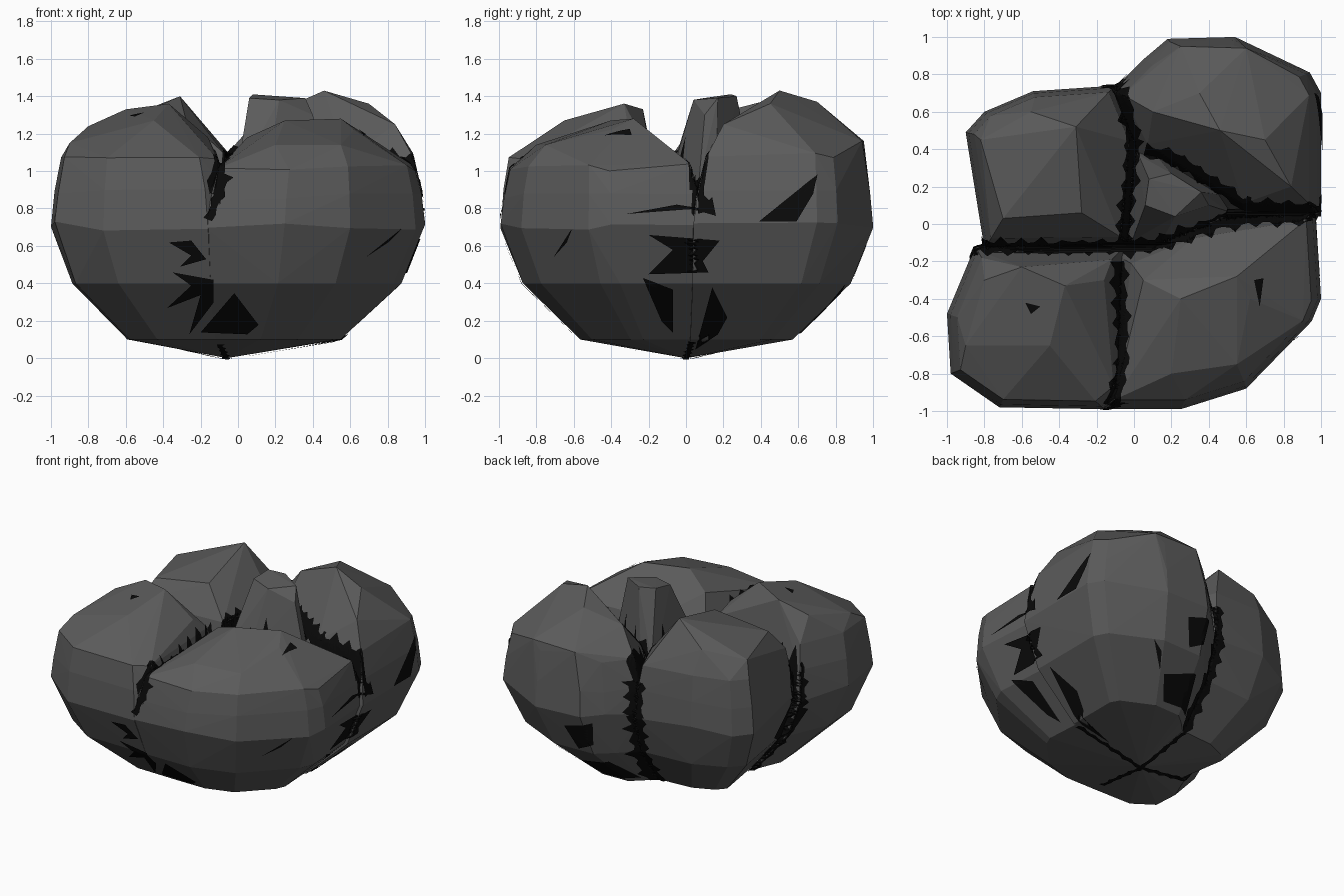
import bpy, bmesh, random
from mathutils import Vector
from mathutils.bvhtree import BVHTree

if "Cube" in bpy.data.objects:
    bpy.data.objects.remove(bpy.data.objects["Cube"])

random.seed(4)


def material(name, v):
    m = bpy.data.materials.new(name)
    m.diffuse_color = (v, v, v, 1)
    m.use_nodes = True
    m.node_tree.nodes["Principled BSDF"].inputs["Base Color"].default_value = m.diffuse_color
    return m


STONE = material("dark grey stone", 0.105)
BLACK = material("black crack", 0.003)
trees = []


def finish(bm, name, mat):
    me = bpy.data.meshes.new(name)
    bm.to_mesh(me)
    me.materials.append(mat)
    ob = bpy.data.objects.new(name, me)
    bpy.context.collection.objects.link(ob)
    return ob


def boulder(name, rim, top, tapered=True, shoulder=1.08, inset=0.88):
    """Convex faceted stone: widest at the rim, tapering to a shared foot."""
    cx = sum(p[0] for p in rim) / len(rim)
    cy = sum(p[1] for p in rim) / len(rim)
    pts = [Vector(p) for p in top]
    for x, y in rim:
        pts.append(Vector((x, y, 0.7 + random.uniform(-.03, .03))))
        for s, z in ((1 - (1 - inset) * .35, .3 + shoulder * .55), (inset, shoulder)):
            z += random.uniform(-.02, .02)
            pts.append(Vector((cx + (x - cx) * s, cy + (y - cy) * s, z)))
        if tapered:
            for s, z in ((0.88, 0.4), (0.57, 0.1)):
                pts.append(Vector((-0.05 + (x + 0.05) * s, y * s, z)))
    if tapered:
        pts.append(Vector((-0.06, 0, 0)))
    bm = bmesh.new()
    for p in pts:
        bm.verts.new(p)
    out = bmesh.ops.convex_hull(bm, input=bm.verts)
    junk = {g for g in out["geom_interior"] + out["geom_unused"] if isinstance(g, bmesh.types.BMVert)}
    bmesh.ops.delete(bm, geom=list(junk), context='VERTS')
    bmesh.ops.recalc_face_normals(bm, faces=bm.faces)
    trees.append(BVHTree.FromBMesh(bm))
    finish(bm, name, STONE)


# Five stones
boulder("back_left_stone",
        [(-.9, .49), (-.8, .6), (-.54, .71), (-.1, .74), (.02, .45), (-.03, -.12), (-.8, -.13)],
        [(-.82, .45, 1.2), (-.55, .6, 1.26), (-.31, .52, 1.4), (-.28, .06, 1.28), (-.7, .03, 1.22)], inset=.9)
boulder("back_right_stone",
        [(-.13, .7), (.05, .88), (.18, .99), (.54, 1), (.94, .81), (1, .7), (1, .04), (.6, .04), (.02, .4)],
        [(.1, .6, 1.27), (.25, .95, 1.16), (.6, .94, 1.16), (.46, .5, 1.43), (.7, .45, 1.36),
         (.84, .2, 1.25), (.35, .7, 1.37)])
boulder("front_left_stone",
        [(-.85, -.12), (-1, -.48), (-.98, -.8), (-.72, -.98), (-.16, -.99), (-.05, -.9), (-.06, -.13)],
        [(-.8, -.3, 1.24), (-.6, -.23, 1.33), (-.37, -.33, 1.36), (-.45, -.65, 1.27), (-.9, -.65, 1.15),
         (-.16, -.3, 1.18)])
boulder("front_right_stone",
        [(-.07, -.18), (.3, -.03), (.97, .08), (1, -.4), (.95, -.52), (.6, -.88), (.25, -.99), (-.17, -.99)],
        [(.05, -.3, 1.18), (.25, -.4, 1.27), (.55, -.28, 1.28), (.62, -.4, 1.22),
         (.55, -.75, 1.14), (.2, -.8, 1.14)], shoulder=1.02, inset=.9)
boulder("centre_stone", [(0, .4), (-.04, -.12), (.14, -.12), (.54, .06), (.5, .16), (.1, .4)],
        [(.06, .1, 1.39), (.08, .24, 1.41), (.2, .27, 1.4), (.36, .17, 1.39), (.4, .1, 1.3), (.22, .04, 1.38),
         (.2, .1, .3)], tapered=False, shoulder=.95)

# Black cracks and chips: shapes projected on to the stones from one side
VIEWS = {
    "front": (lambda u, v: Vector((u, -3, v)), Vector((0, 1, 0))),
    "back": (lambda u, v: Vector((u, 3, v)), Vector((0, -1, 0))),
    "right": (lambda u, v: Vector((3, u, v)), Vector((-1, 0, 0))),
    "left": (lambda u, v: Vector((-3, u, v)), Vector((1, 0, 0))),
    "top": (lambda u, v: Vector((u, v, 4)), Vector((0, 0, -1))),
    "bottom": (lambda u, v: Vector((u, v, -3)), Vector((0, 0, 1))),
}


def project(bm, view, cuts):
    start, d = VIEWS[view]
    bmesh.ops.triangulate(bm, faces=bm.faces)
    bmesh.ops.subdivide_edges(bm, edges=bm.edges, cuts=cuts, use_grid_fill=True)
    lost = []
    for v in bm.verts:
        o = start(v.co.x, v.co.y)
        hits = [h for h in (t.ray_cast(o, d) for t in trees) if h[0]]
        if hits:
            h = min(hits, key=lambda k: k[3])
            n = h[1] if h[1].dot(d) < 0 else -h[1]
            v.co = h[0] + n * 0.004 - d * 0.004
        else:
            lost.append(v)
    bmesh.ops.delete(bm, geom=lost, context='VERTS')


def chip(name, view, pts):
    bm = bmesh.new()
    bm.faces.new([bm.verts.new((u, v, 0)) for u, v in pts])
    project(bm, view, 7)
    finish(bm, name, BLACK)


def crack(name, view, path, width):
    """Jagged strip along a path, with a longer spike at every third step."""
    bm = bmesh.new()
    prev = None
    for (a, b) in zip(path, path[1:]):
        a, b = Vector(a), Vector(b)
        n = max(2, int((b - a).length / 0.035))
        side = Vector((-(b - a).y, (b - a).x)).normalized()
        for i in range(n + 1):
            p = a.lerp(b, i / n)
            l = p + side * width * (random.uniform(.4, .65) if i % 3 else random.uniform(.7, 1.15))
            r = p - side * width * (random.uniform(.4, .65) if i % 3 != 1 else random.uniform(.7, 1.15))
            cur = [bm.verts.new((q.x, q.y, 0)) for q in (l, r)]
            if prev:
                bm.faces.new((prev[0], prev[1], cur[1], cur[0]))
            prev = cur
    project(bm, view, 4)
    finish(bm, name, BLACK)


crack("top_front_crack", "top", [(-.12, -.97), (-.06, -.75), (-.08, -.2)], .055)
crack("top_left_crack", "top", [(-.82, -.12), (-.06, -.12)], .05)
crack("top_back_crack", "top", [(-.07, .72), (0, .45), (-.06, -.12)], .06)
crack("centre_back_crack", "top", [(.06, .39), (.25, .34), (.6, .1), (.97, .07)], .05)
crack("centre_front_crack", "top", [(-.06, -.13), (.15, -.1), (.5, .02), (.95, .05)], .06)
crack("left_crack", "left", [(-.13, .95), (-.13, .7), (-.04, .1)], .06)
crack("back_crack", "back", [(-.1, .95), (-.11, .7), (-.07, .1)], .08)
crack("front_crack", "front", [(-.06, .98), (-.16, .74)], .035)
crack("right_crack", "right", [(.06, .95), (.1, .78)], .04)
for i, end in enumerate([(-.1, -.45), (-.52, -.07), (-.09, .42), (.52, .03)]):
    crack("foot_crack_%d" % i, "bottom", [(-.06, 0), end], .025)

# Larger chips, grouped by the side they show on
CHIPS = {
    "front": [[(-.2, .14), (-.02, .35), (.11, .18), (.05, .13)],
              [(-.37, .62), (-.25, .63), (-.17, .53), (-.31, .49), (-.25, .55)],
              [(-.35, .46), (-.13, .42), (-.13, .3), (-.26, .13), (-.2, .34), (-.38, .27), (-.25, .39)],
              [(.68, .54), (.88, .7), (.8, .62)]],
    "right": [[(.39, .73), (.7, .98), (.68, .88), (.59, .73)],
              [(-.32, .77), (-.05, .82), (.16, .76), (.14, .86), (.08, .8)],
              [(-.2, .66), (.18, .63), (.09, .52), (.12, .46), (-.2, .45), (-.07, .58)],
              [(-.23, .43), (-.07, .37), (-.07, .14), (-.13, .2)],
              [(.14, .38), (.22, .22), (.17, .13), (.05, .05)],
              [(.62, .12), (.85, .4), (.8, .3)]],
    "top": [[(.64, -.3), (.69, -.29), (.67, -.44)], [(-.58, -.42), (-.5, -.44), (-.55, -.48)]],
    "back": [[(.12, .66), (.33, .6), (.26, .42), (.14, .48)], [(.1, .32), (.35, .25), (.25, .13), (0, .14)]],
    "left": [[(-.2, .6), (-.1, .65), (.05, .45), (-.1, .35)]],
}
for view, shapes in CHIPS.items():
    for i, pts in enumerate(shapes):
        chip("%s_chip_%d" % (view, i), view, pts)
